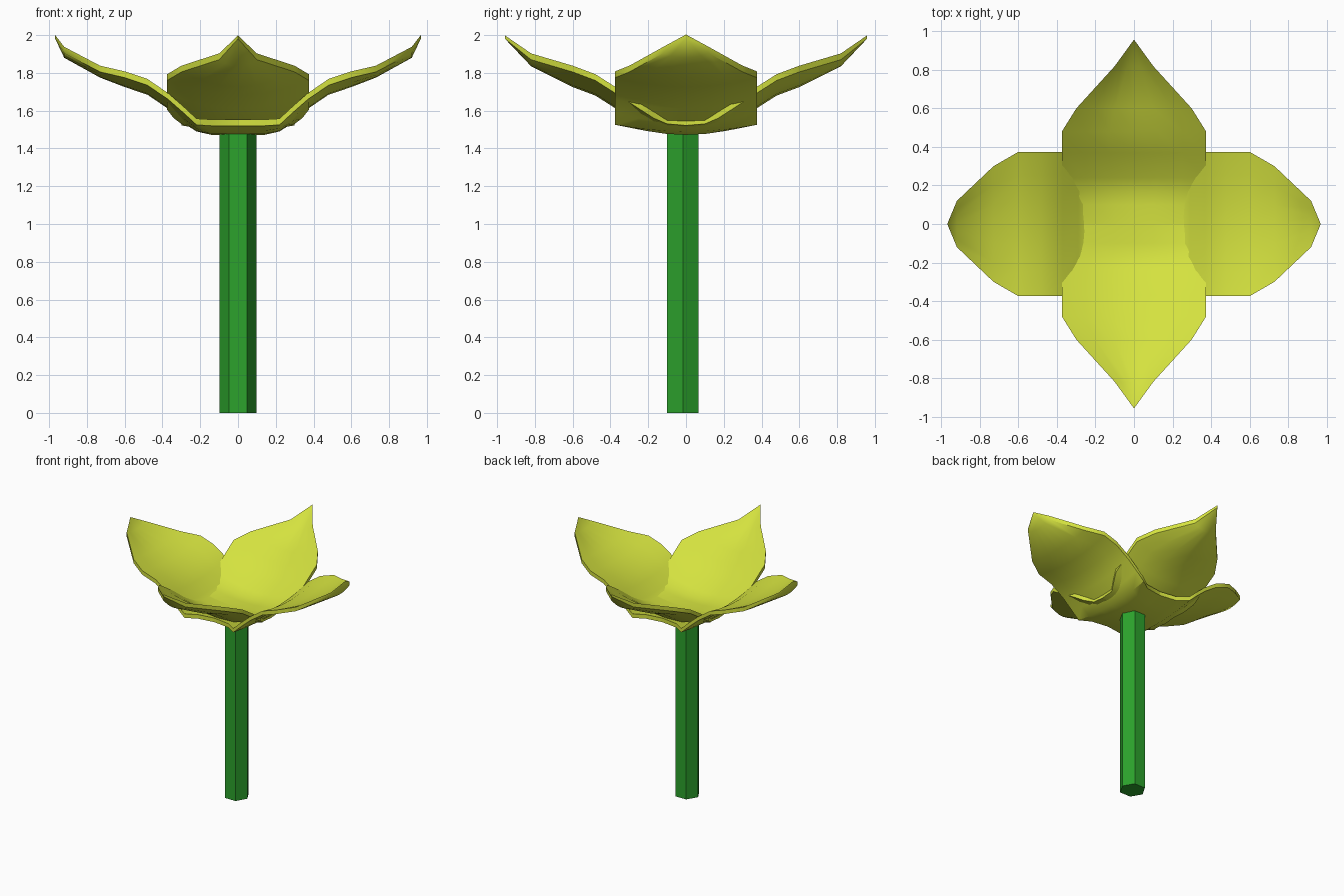
import bpy, bmesh, math
from mathutils import Vector

if "Cube" in bpy.data.objects:
    bpy.data.objects.remove(bpy.data.objects["Cube"])


def material(name, color):
    m = bpy.data.materials.new(name)
    m.diffuse_color = color
    m.use_nodes = True
    m.node_tree.nodes["Principled BSDF"].inputs["Base Color"].default_value = m.diffuse_color
    return m


green = material("stem_green", (0.025, 0.36, 0.025, 1))
lime = material("petal_lime", (0.66, 0.76, 0.05, 1))

# Stem: six-sided prism
bpy.ops.mesh.primitive_cylinder_add(vertices=6, radius=0.097, depth=1.49,
                                    location=(0, -0.017, 0.745),
                                    rotation=(0, 0, math.radians(30)))
stem = bpy.context.object
stem.name = "stem"
stem.data.materials.append(green)

# Petal rows: distance out, half width, underside z at centre, underside z at edge
SIDE = [(0.0, 0.30, 1.472, 1.52), (0.14, 0.32, 1.472, 1.52),
        (0.22, 0.375, 1.49, 1.525), (0.29, 0.375, 1.535, 1.59),
        (0.37, 0.375, 1.61, 1.66), (0.48, 0.375, 1.685, 1.735),
        (0.60, 0.375, 1.725, 1.775), (0.73, 0.30, 1.775, 1.805),
        (0.92, 0.12, 1.88, 1.905), (0.97, 0.0, 1.985, 1.985)]
FRONT = [(0.0, 0.30, 1.492, 1.522), (0.10, 0.30, 1.492, 1.53),
         (0.17, 0.34, 1.497, 1.56), (0.24, 0.375, 1.525, 1.605),
         (0.37, 0.375, 1.61, 1.69), (0.48, 0.375, 1.68, 1.76),
         (0.60, 0.30, 1.725, 1.805), (0.82, 0.10, 1.835, 1.87),
         (0.958, 0.0, 1.98, 1.98)]
COLS = [-1, -0.67, -0.33, 0, 0.33, 0.67, 1]
THICK = 0.033


def petal(name, rows, angle):
    """Cupped sheet growing along +x, extruded straight up, turned about z."""
    bm = bmesh.new()
    grid = [[bm.verts.new(Vector((d, t * w, zc + (ze - zc) * t * t)))
             for t in COLS] for d, w, zc, ze in rows]
    for a, b in zip(grid, grid[1:]):
        for i in range(len(COLS) - 1):
            bm.faces.new((a[i], b[i], b[i + 1], a[i + 1]))
    bmesh.ops.remove_doubles(bm, verts=bm.verts, dist=0.0005)
    ext = bmesh.ops.extrude_face_region(bm, geom=bm.faces[:], use_keep_orig=True)
    for v in [g for g in ext["geom"] if isinstance(g, bmesh.types.BMVert)]:
        v.co.z += 0.018 if v.co.x > 0.95 else THICK
    bmesh.ops.recalc_face_normals(bm, faces=bm.faces)
    me = bpy.data.meshes.new(name)
    bm.to_mesh(me)
    bm.free()
    ob = bpy.data.objects.new(name, me)
    bpy.context.collection.objects.link(ob)
    ob.rotation_euler.z = math.radians(angle)
    me.materials.append(lime)
    bpy.ops.object.select_all(action='DESELECT')
    bpy.context.view_layer.objects.active = ob
    ob.select_set(True)
    bpy.ops.object.shade_smooth_by_angle(angle=math.radians(40))


# Four petals in opposite pairs
petal("petal_right", SIDE, 0)
petal("petal_back", FRONT, 90)
petal("petal_left", SIDE, 180)
petal("petal_front", FRONT, 270)
